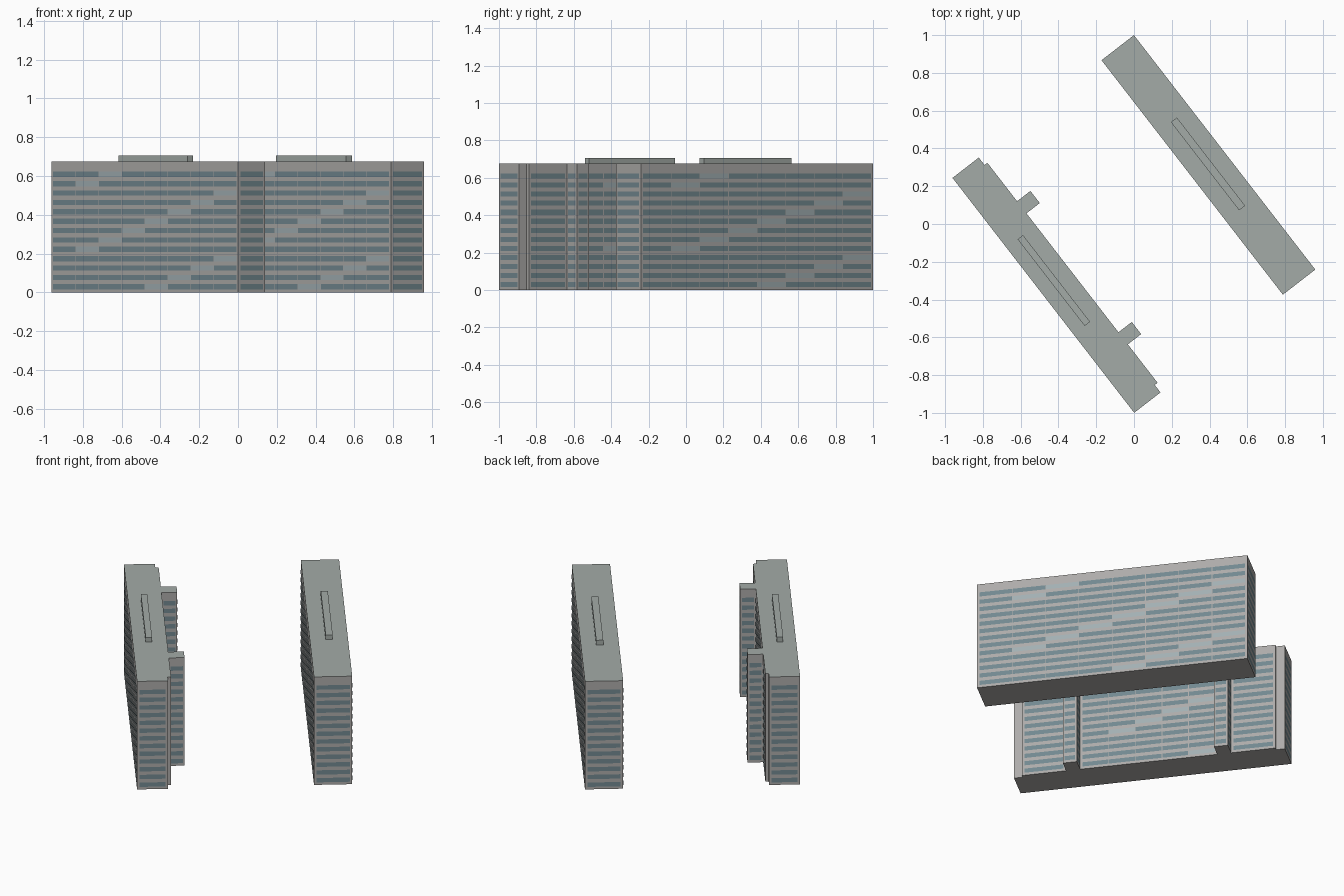
import bpy, bmesh
from mathutils import Vector

if "Cube" in bpy.data.objects:
    bpy.data.objects.remove(bpy.data.objects["Cube"])

U = Vector((0.612, -0.791, 0))   # along the slabs
W = Vector((0.791, 0.612, 0))    # across the slabs
H, ROOF_TOP = 0.676, 0.706
FLOORS, PITCH = 13, 0.0483
PALE_BAY = [4, 5, 6, 7, 1, 2, 3, 4, 5, 6, 7, 1, 2]   # lighter window per floor, bottom up


def mat(name, rgb):
    m = bpy.data.materials.new(name)
    m.diffuse_color = (*rgb, 1)
    m.use_nodes = True
    m.node_tree.nodes["Principled BSDF"].inputs["Base Color"].default_value = m.diffuse_color
    return m


WALL = mat("wall", (0.42, 0.41, 0.40))
ROOF = mat("roof", (0.37, 0.41, 0.39))
GLASS = mat("dark_glass", (0.17, 0.25, 0.28))
PALE = mat("pale_glass", (0.36, 0.43, 0.45))


def finish(name, bm, mats):
    me = bpy.data.meshes.new(name)
    bm.to_mesh(me)
    bm.free()
    for m in mats:
        me.materials.append(m)
    bpy.context.collection.objects.link(bpy.data.objects.new(name, me))


def place(origin, p):
    return Vector((origin[0], origin[1], 0)) + U * p[0] + W * p[1]


def prism(name, origin, outline, z0, z1, side):
    """Extrude a footprint; the top gets the roof colour."""
    bm = bmesh.new()
    base = bm.faces.new([bm.verts.new(place(origin, p) + Vector((0, 0, z0))) for p in outline])
    ext = bmesh.ops.extrude_face_region(bm, geom=[base], use_keep_orig=True)
    top = [g for g in ext["geom"] if isinstance(g, bmesh.types.BMVert)]
    bmesh.ops.translate(bm, verts=top, vec=(0, 0, z1 - z0))
    bmesh.ops.recalc_face_normals(bm, faces=bm.faces)
    for f in bm.faces:
        f.material_index = 1 if f.normal.z > 0.5 else 0
    finish(name, bm, [side, ROOF])


def windows(name, origin, outline):
    """Window strips on every wall, one row per floor, split into bays."""
    bm = bmesh.new()
    for i, p in enumerate(outline):
        a, b = place(origin, p), place(origin, outline[(i + 1) % len(outline)])
        length = (b - a).length
        if length < 0.06:
            continue
        d = (b - a) / length
        out = Vector((d.y, -d.x, 0)) * 0.0012
        bays = 8 if length > 1 else 5 if length > 0.5 else 1
        m = 0.012 if length > 0.12 else 0.008
        step = (length - 2 * m) / bays
        for k in range(FLOORS):
            z = 0.016 + k * PITCH
            for j in range(bays):
                s, e = m + j * step + 0.002, m + (j + 1) * step - 0.002
                q = [(s, z), (e, z), (e, z + 0.027), (s, z + 0.027)]
                f = bm.faces.new([bm.verts.new(a + d * t + out + Vector((0, 0, h))) for t, h in q])
                f.material_index = int(bays > 1 and PALE_BAY[k] == j)
    finish(name, bm, [GLASS, PALE])


def rect(u0, u1, w0, w1):
    return [(u0, w0), (u1, w0), (u1, w1), (u0, w1)]


# Plain slab on the right
east = (-0.172, 0.867)
slab = rect(0, 1.569, 0, 0.217)
prism("east_slab", east, slab, 0, H, WALL)
windows("east_windows", east, slab)
prism("east_roof_housing", east, rect(0.484, 1.074, 0.09, 0.13), H, ROOF_TOP, ROOF)

# Slab on the left with stepped ends and two stair wings (second half is mirrored)
west = (-0.961, 0.244)
L = 1.572
half = [(0.388, 0.195), (0.388, 0.284), (0.307, 0.284), (0.307, 0.195),
        (0.05, 0.195), (0.05, 0.176), (0, 0.176)]
outline = [(0, 0), (L, 0)] + [(L - u, w) for u, w in reversed(half)] + half
prism("west_slab", west, outline, 0, H, WALL)
windows("west_windows", west, outline)
prism("west_roof_housing", west, rect(0.468, 1.048, 0.074, 0.11), H, ROOF_TOP, ROOF)
